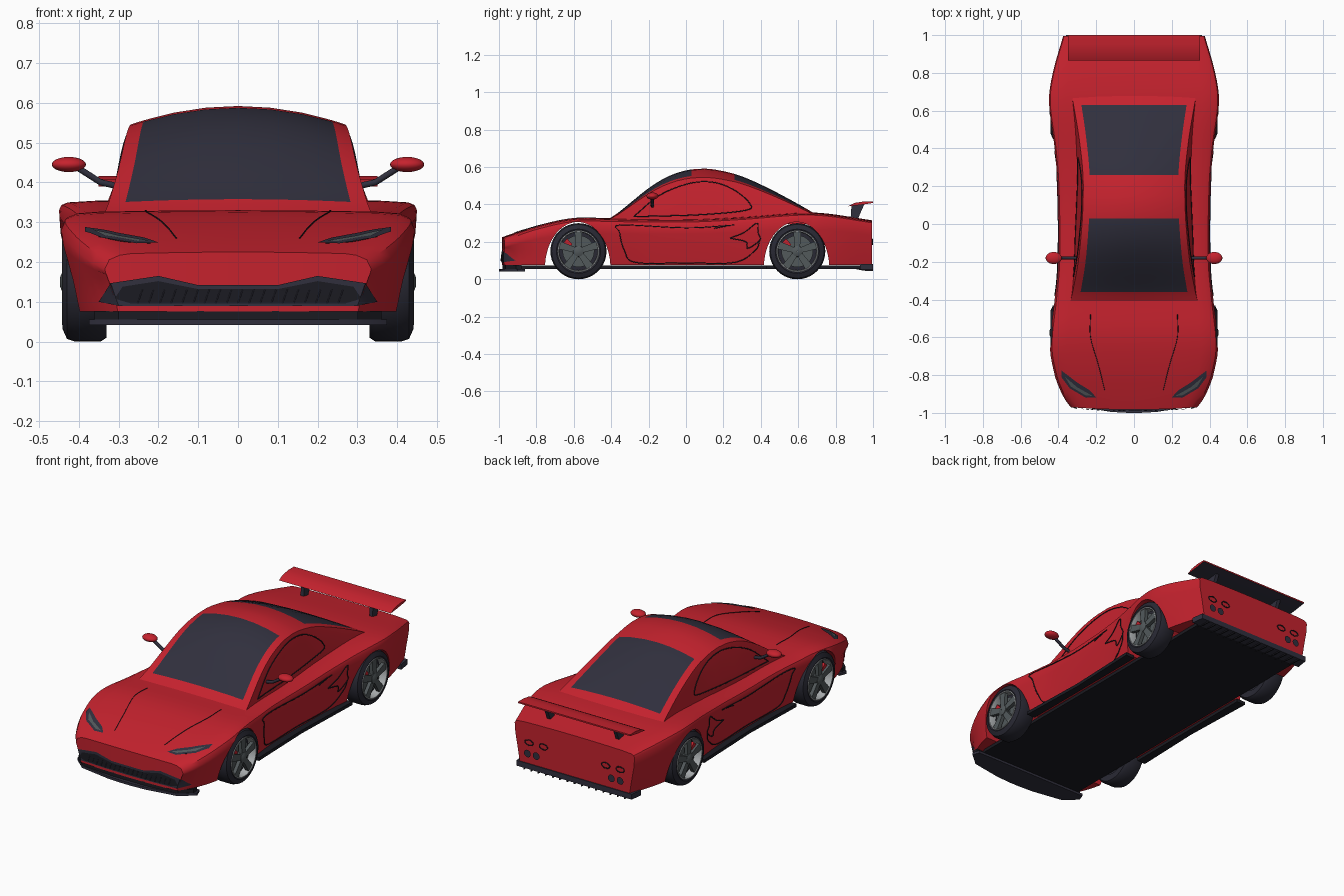
import bpy, bmesh, math
from mathutils import Vector
from mathutils.bvhtree import BVHTree

if "Cube" in bpy.data.objects:
    bpy.data.objects.remove(bpy.data.objects["Cube"])


def material(name, *rgb):
    m = bpy.data.materials.new(name)
    m.use_nodes = True
    m.diffuse_color = (*rgb, 1)
    m.node_tree.nodes["Principled BSDF"].inputs["Base Color"].default_value = (*rgb, 1)
    return m


RED = material("red paint", .56, .016, .027)
GLASS = material("tinted glass", .03, .029, .047)
BLACK = material("black trim", .011, .011, .016)
RUBBER = material("tyre rubber", .022, .022, .034)
GREY = material("wheel grey", .085, .1, .105)
SILVER = material("silver", .4, .42, .43)


def smooth(keys, t):
    """Smooth curve through (position, value) keys."""
    n = len(keys)
    t = min(max(t, keys[0][0]), keys[-1][0])
    i = next(k for k in range(n - 1) if t <= keys[k + 1][0])

    def slope(k):
        a, b = keys[max(k - 1, 0)], keys[min(k + 1, n - 1)]
        return (b[1] - a[1]) / (b[0] - a[0])
    (t0, v0), (t1, v1) = keys[i], keys[i + 1]
    h = t1 - t0
    u = (t - t0) / h
    return (v0 * (1 + 2 * u) * (1 - u) ** 2 + slope(i) * h * u * (1 - u) ** 2
            + v1 * u * u * (3 - 2 * u) + slope(i + 1) * h * u * u * (u - 1))


def finish(ob, angle=35):
    bpy.ops.object.select_all(action='DESELECT')
    ob.select_set(True)
    bpy.context.view_layer.objects.active = ob
    bpy.ops.object.shade_smooth_by_angle(angle=math.radians(angle))
    return ob


def mesh(name, verts, faces, *mats):
    me = bpy.data.meshes.new(name)
    me.from_pydata(verts, [], faces)
    bm = bmesh.new()
    bm.from_mesh(me)
    bmesh.ops.recalc_face_normals(bm, faces=bm.faces)
    bm.to_mesh(me)
    bm.free()
    for m in mats:
        me.materials.append(m)
    ob = bpy.data.objects.new(name, me)
    bpy.context.collection.objects.link(ob)
    return finish(ob)


def loft(name, rings, *mats, caps=True):
    """Skin closed rings; ring point k faces point n-1-k, so ends close in strips."""
    n = len(rings[0])
    faces = [(r * n + k, r * n + (k + 1) % n, (r + 1) * n + (k + 1) % n, (r + 1) * n + k)
             for r in range(len(rings) - 1) for k in range(n)]
    if caps:
        for base in (0, (len(rings) - 1) * n):
            faces += [(base + k, base + k + 1, base + n - 2 - k, base + n - 1 - k)
                      for k in range(n // 2 - 1)]
    return mesh(name, [p for r in rings for p in r], faces, *mats)


def ring(y, upper, lower, bulge=0):
    """Symmetric section from centre-out half lists of (x, z)."""
    w = max(x for x, z in upper)
    full = ([(-x, z) for x, z in reversed(upper)] + upper[1:]
            + lower[::-1] + [(-x, z) for x, z in lower[1:]])
    return [(x, y - bulge * (1 - (x / w) ** 2), z) for x, z in full]


def prism(name, poly, axis, a, b, *mats):
    """Extrude a flat outline along x (outline in y,z) or z (outline in x,y)."""
    put = (lambda p, c: (c, *p)) if axis == 'x' else (lambda p, c: (*p, c))
    n = len(poly)
    faces = [(k, (k + 1) % n, n + (k + 1) % n, n + k) for k in range(n)]
    return mesh(name, [put(p, c) for c in (a, b) for p in poly],
                faces + [tuple(range(n)), tuple(range(n, 2 * n))], *mats)


def both(pts):
    return pts + [(-x, y) for x, y in reversed(pts)]


# Body shell
WIDTH = [(-.97, .335), (-.93, .365), (-.87, .395), (-.8, .42), (-.65, .445), (-.4, .42),
         (-.2, .402), (.2, .405), (.4, .42), (.65, .45), (.8, .43), (.995, .375)]
TOP = [(-.97, .225), (-.9, .252), (-.8, .285), (-.65, .32), (-.55, .33), (-.4, .326),
       (0, .322), (.3, .335), (.6, .357), (.75, .352), (.995, .315)]
rings = []
for i in range(51):
    y = -.97 + 1.965 * i / 50
    w, z, r = smooth(WIDTH, y), smooth(TOP, y), .028 - .01 * y
    upper = [(w * f, z - .006 * f * f) for f in (0, .3, .6, .8)]
    upper += [(w - r, z - .008), (w - .3 * r, z - .008 - .3 * r), (w, z - r - .006), (w - .004, z * .75)]
    lower = [(w * f, .075) for f in (0, .3, .6, .75)]
    lower += [(w * .85, .075), (w - .033, .076), (w - .028, .1), (w - .018, .16)]
    rings.append(ring(y, upper, lower, .013 * max(0, (-y - .85) / .12)))
body = loft("body_shell", rings, RED)

# Cabin with windscreen and rear window as face bands
EDGE = [(-.41, .337), (-.36, .325), (-.2, .295), (0, .275), (.1, .27), (.26, .27),
        (.45, .29), (.63, .32), (.69, .332)]
ROOF = [(-.41, .325), (-.36, .358), (-.2, .487), (-.1, .548), (0, .582), (.1, .592),
        (.2, .578), (.3, .55), (.45, .482), (.6, .402), (.69, .35)]
FRONT, REAR = (-.36, .03), (.26, .63)
stations = [-.41, -.385] + [FRONT[0] + .39 * i / 10 for i in range(11)] + [.1, .15, .2]
stations += [REAR[0] + .37 * i / 10 for i in range(11)] + [.66, .69]
rings = []
for y in stations:
    e, z = smooth(EDGE, y), smooth(ROOF, y)
    d = .16 * max(z - .3, 0)
    b, ze = e + .15 * max(z - .33, 0), z - d
    upper = [(e * f, z - d * f * f) for f in (0, .3, .6, .87, .96, 1)]
    upper += [(e + (b - e) * f, ze + (.3 - ze) * f ** 1.2) for f in (.12, .4, .7, 1)]
    lower = [(x, .295) for x, _ in upper]
    rings.append(ring(y, upper, lower))
cabin = loft("cabin", rings, RED, GLASS)
for p in cabin.data.polygons:
    x, y, z = p.center
    if p.normal.z > .2 and abs(x) < .87 * smooth(EDGE, y) and any(a < y < b for a, b in (FRONT, REAR)):
        p.material_index = 1

# Surface finder used to lay trim on the bodywork
verts, polys = [], []
for ob in (body, cabin):
    polys += [[len(verts) + v for v in p.vertices] for p in ob.data.polygons]
    verts += [v.co.copy() for v in ob.data.vertices]
tree = BVHTree.FromPolygons(verts, polys)


def lay(p, view, s, lift):
    a, b = p
    start, ray = {'side': ((2 * s, a, b), (-s, 0, 0)), 'top': ((s * a, b, 2), (0, 0, -1)),
                  'front': ((s * a, -2, b), (0, 1, 0)), 'back': ((s * a, 2, b), (0, -1, 0))}[view]
    hit = tree.ray_cast(Vector(start), Vector(ray))[0] or Vector(start) + 2 * Vector(ray)
    return hit - Vector(ray) * lift, Vector(ray)


def tube(name, pts, radius, mat):
    cu = bpy.data.curves.new(name, 'CURVE')
    cu.dimensions, cu.bevel_depth, cu.bevel_resolution = '3D', radius, 1
    cu.use_fill_caps = True
    sp = cu.splines.new('POLY')
    sp.points.add(len(pts) - 1)
    for q, p in zip(sp.points, pts):
        q.co = (*p, 1)
    cu.materials.append(mat)
    ob = bpy.data.objects.new(name, cu)
    bpy.context.collection.objects.link(ob)
    finish_curve = bpy.context.view_layer.objects
    bpy.ops.object.select_all(action='DESELECT')
    ob.select_set(True)
    finish_curve.active = ob
    bpy.ops.object.convert(target='MESH')
    return ob


def seam(name, pts, view, s, radius=.0028):
    ks = [[(i, p[c]) for i, p in enumerate(pts)] for c in (0, 1)]
    ts = [i / 6 for i in range(6 * (len(pts) - 1) + 1)]
    tube(name, [lay((smooth(ks[0], t), smooth(ks[1], t)), view, s, .001)[0] for t in ts], radius, BLACK)


def plate(name, pts, view, s, mat, lift=.004):
    bm = bmesh.new()
    bm.faces.new([bm.verts.new((*p, 0)) for p in pts])
    bmesh.ops.triangulate(bm, faces=bm.faces)
    bmesh.ops.subdivide_edges(bm, edges=bm.edges, cuts=3, use_grid_fill=True)
    for v in bm.verts:
        v.co, ray = lay(v.co[:2], view, s, lift)
    bm.normal_update()
    bmesh.ops.reverse_faces(bm, faces=[f for f in bm.faces if f.normal.dot(ray) > 0])
    me = bpy.data.meshes.new(name)
    bm.to_mesh(me)
    bm.free()
    me.materials.append(mat)
    ob = bpy.data.objects.new(name, me)
    bpy.context.collection.objects.link(ob)
    finish(ob)


def oval(x, z, rx, rz, n=16):
    return [(x + rx * math.cos(math.tau * k / n), z + rz * math.sin(math.tau * k / n)) for k in range(n)]


# Paired seams, lamps and mirrors
LAMP = [(.385, -.775), (.385, -.81), (.34, -.87), (.255, -.92), (.2, -.918), (.235, -.88), (.3, -.84)]
LED = [(.365, -.81), (.335, -.86), (.255, -.908), (.22, -.91), (.3, -.865)]
for s, side in ((1, "left"), (-1, "right")):
    seam(side + "_window_seam", [(-.28, .335), (-.14, .45), (.02, .513), (.15, .518), (.26, .476),
         (.34, .406), (.32, .369), (.07, .345), (-.28, .335)], 'side', s)
    seam(side + "_door_seam", [(.26, .29), (0, .275), (-.35, .29), (-.355, .25), (-.33, .155), (-.27, .09),
         (0, .088), (.26, .09), (.37, .155), (.395, .21)], 'side', s)
    seam(side + "_intake_seam", [(.235, .22), (.31, .25), (.38, .3), (.385, .25), (.395, .21),
         (.33, .165), (.32, .2), (.235, .22)], 'side', s)
    seam(side + "_door_handle", [(.15, .272), (.22, .285)], 'side', s)
    seam(side + "_bonnet_crease", [(.23, -.48), (.23, -.6), (.19, -.74), (.155, -.88)], 'top', s, .0018)
    plate(side + "_headlamp", LAMP, 'top', s, GLASS)
    plate(side + "_headlamp_strip", LED, 'top', s, GREY, .006)
    seam(side + "_headlamp_glow", [(.35, -.85), (.29, -.895), (.22, -.913)], 'top', s, .001)
    for k, (x, z) in enumerate(((.195, .2), (.285, .2), (.235, .14), (.29, .14))):
        if k < 2:
            rim = oval(x, z, .026, .015)
            seam(side + "_tail_lamp_ring", rim + rim[:1], 'back', s)
        else:
            plate(side + "_exhaust", oval(x, z, .021, .021), 'back', s, GLASS, .008)
    tube(side + "_mirror_stalk", [(s * .3, -.18, .39), (s * .345, -.18, .4), (s * .4, -.18, .435)], .009, GLASS)
    bpy.ops.mesh.primitive_uv_sphere_add(segments=24, ring_count=12, radius=1, location=(s * .425, -.18, .445))
    mirror = bpy.context.object
    mirror.name, mirror.scale = side + "_mirror", (.043, .032, .019)
    mirror.data.materials.append(RED)
    finish(mirror)
    prism(side + "_sill", [(s * .36, -.4), (s * .412, -.4), (s * .4, 0), (s * .415, .43), (s * .36, .43)],
          'z', .056, .074, BLACK)
    prism(side + "_wing_mount", [(.88, .325), (.92, .325), (.955, .405), (.885, .398)],
          'x', s * .205, s * .225, GLASS)

# Grille
HALF = [(.35, .1), (.32, .147), (.2, .165), (.1, .142)]
plate("grille_frame", both([(.3, .09)] + HALF), 'front', 1, GLASS)
plate("grille_mesh", both([(.27, .096), (.31, .108), (.29, .138), (.2, .152), (.1, .132)]), 'front', 1, BLACK, .006)
for k in range(-9, 10):
    x = k * .028
    tube("grille_bar", [lay((x + dx, z), 'front', 1, .006)[0] for dx, z in ((0, .097), (.012, .131))], .0015, GLASS)

# Floor, splitter and diffuser
prism("floor", both([(.3, -.95), (.33, -.85), (.33, .9), (.33, .98)]), 'z', .055, .073, BLACK)
prism("splitter", both([(.36, -.86), (.375, -.9), (.3, -.965), (.12, -.995), (.03, -1)]), 'z', .042, .056, GLASS)
prism("splitter_upper", both([(.36, -.88), (.36, -.91), (.3, -.965), (.1, -.982)]), 'z', .056, .077, BLACK)
prism("diffuser", both([(.37, .93), (.36, 1)]), 'z', .052, .082, GLASS)
for k in range(-7, 8):
    prism("diffuser_fin", [(.9, .056), (1, .056), (1, .043), (.95, .046)], 'x', k * .045 - .003, k * .045 + .003, BLACK)

# Rear wing, dark beneath
wing = prism("rear_wing", [(.865, .39), (.9, .408), (.95, .416), (1, .416), (1, .408), (.93, .397)],
             'x', -.35, .35, RED, GLASS)
for p in wing.data.polygons:
    p.material_index = int(p.normal.z < -.3)


# Wheels and arches
def lathe(name, profile, s, y, mat, n=40):
    rings = [[(s * x, y + r * math.cos(math.tau * k / n), .15 + r * math.sin(math.tau * k / n))
              for k in range(n)] for r, x in profile]
    return loft(name, rings, mat, caps=False)


TYRE = [(.1, .335), (.14, .33), (.15, .345), (.15, .41), (.143, .43), (.118, .441), (.108, .436), (.104, .4)]
for end, y in (("front", -.575), ("rear", .595)):
    bpy.ops.mesh.primitive_cylinder_add(vertices=64, radius=1, depth=2, location=(0, y - .004, .06),
                                        rotation=(0, math.pi / 2, 0))
    cutter = bpy.context.object
    cutter.name, cutter.scale, cutter.hide_render = "arch_cutter", (.246, .175, 1), True
    finish(body)
    mod = body.modifiers.new("arch", 'BOOLEAN')
    mod.operation, mod.solver, mod.object = 'DIFFERENCE', 'EXACT', cutter
    bpy.ops.object.modifier_apply(modifier=mod.name)
    bpy.data.objects.remove(cutter)
    for s, side in ((1, "left"), (-1, "right")):
        tag = f"{end}_{side}_"
        lathe(tag + "tyre", TYRE + TYRE[:1], s, y, RUBBER)
        lathe(tag + "rim", [(.111, .425), (.111, .441), (.106, .442), (.102, .43), (.102, .4)], s, y, SILVER)
        lathe(tag + "barrel", [(.001, .34), (.104, .34), (.104, .4), (.001, .4)], s, y, RUBBER)
        lathe(tag + "brake_disc", [(.03, .4), (.085, .4), (.085, .41), (.03, .41)], s, y, GREY)
        lathe(tag + "hub", [(.03, .4), (.028, .44), (.012, .447), (.001, .447)], s, y, GREY)
        for k in range(5):
            a = math.tau * k / 5 + math.pi / 2
            c, d = math.cos(a), math.sin(a)
            poly = [(y + r * c - t * d, .15 + r * d + t * c)
                    for r, t in ((.015, -.014), (.106, -.021), (.106, .021), (.015, .014))]
            prism(tag + "spoke", poly, 'x', s * .418, s * .438, GREY)
        prism(tag + "caliper", [(y + r * math.cos(a), .15 + r * math.sin(a)) for r, a in
              ((.05, 2.3), (.09, 2.3), (.092, 2.6), (.09, 2.95), (.05, 2.95))], 'x', s * .4, s * .425, RED)
